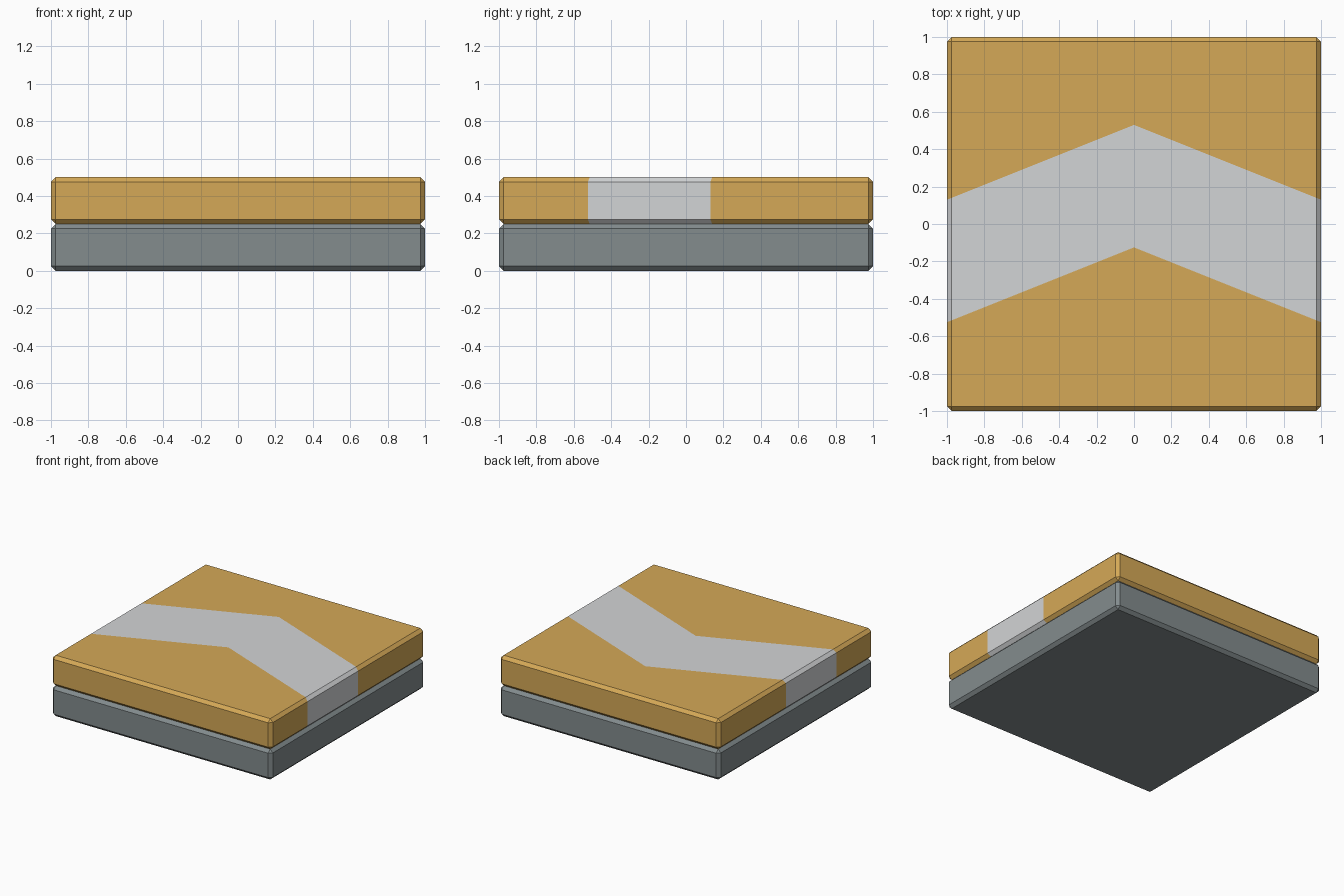
import bpy, bmesh
from mathutils import Matrix, Vector

if "Cube" in bpy.data.objects:
    bpy.data.objects.remove(bpy.data.objects["Cube"])

CHAMFER = 0.025
SLOPE = 0.4               # chevron drop per unit of |x|
LOW, HIGH = -0.125, 0.53  # chevron edges on the centre line


def material(name, rgb):
    m = bpy.data.materials.new(name)
    m.diffuse_color = (*rgb, 1)
    m.use_nodes = True
    m.node_tree.nodes["Principled BSDF"].inputs["Base Color"].default_value = m.diffuse_color
    return m


steel = material("slate grey", (0.228, 0.263, 0.27))
ochre = material("ochre", (0.665, 0.395, 0.095))
silver = material("light grey", (0.65, 0.66, 0.67))


def slab(z0, z1):
    """Chamfered square slab as a bmesh."""
    bm = bmesh.new()
    bmesh.ops.create_cube(bm, size=1, matrix=Matrix.Translation((0, 0, (z0 + z1) / 2))
                          @ Matrix.Diagonal((2, 2, z1 - z0, 1)))
    bmesh.ops.bevel(bm, geom=bm.edges[:], offset=CHAMFER, segments=1,
                    affect='EDGES', profile=0.5)
    return bm


def finish(bm, name, mats):
    me = bpy.data.meshes.new(name)
    bm.to_mesh(me)
    bm.free()
    for m in mats:
        me.materials.append(m)
    ob = bpy.data.objects.new(name, me)
    bpy.context.collection.objects.link(ob)
    return ob


# Lower slab
finish(slab(0, 0.25), "base_slab", [steel])

# Upper slab, cut along the chevron edges on each half
bm = slab(0.25, 0.5)
bmesh.ops.bisect_plane(bm, geom=bm.verts[:] + bm.edges[:] + bm.faces[:],
                       plane_co=(0, 0, 0), plane_no=(1, 0, 0))
for side in (-1, 1):
    for y in (LOW, HIGH):
        faces = [f for f in bm.faces if f.calc_center_median().x * side > 0]
        edges = list({e for f in faces for e in f.edges})
        verts = list({v for f in faces for v in f.verts})
        bmesh.ops.bisect_plane(bm, geom=verts + edges + faces, dist=1e-5,
                               plane_co=(0, y, 0),
                               plane_no=Vector((SLOPE * side, 1, 0)).normalized())

# Chevron faces take the second colour
for f in bm.faces:
    c = f.calc_center_median()
    f.material_index = int(LOW < c.y + SLOPE * abs(c.x) < HIGH)
finish(bm, "top_slab", [ochre, silver])
